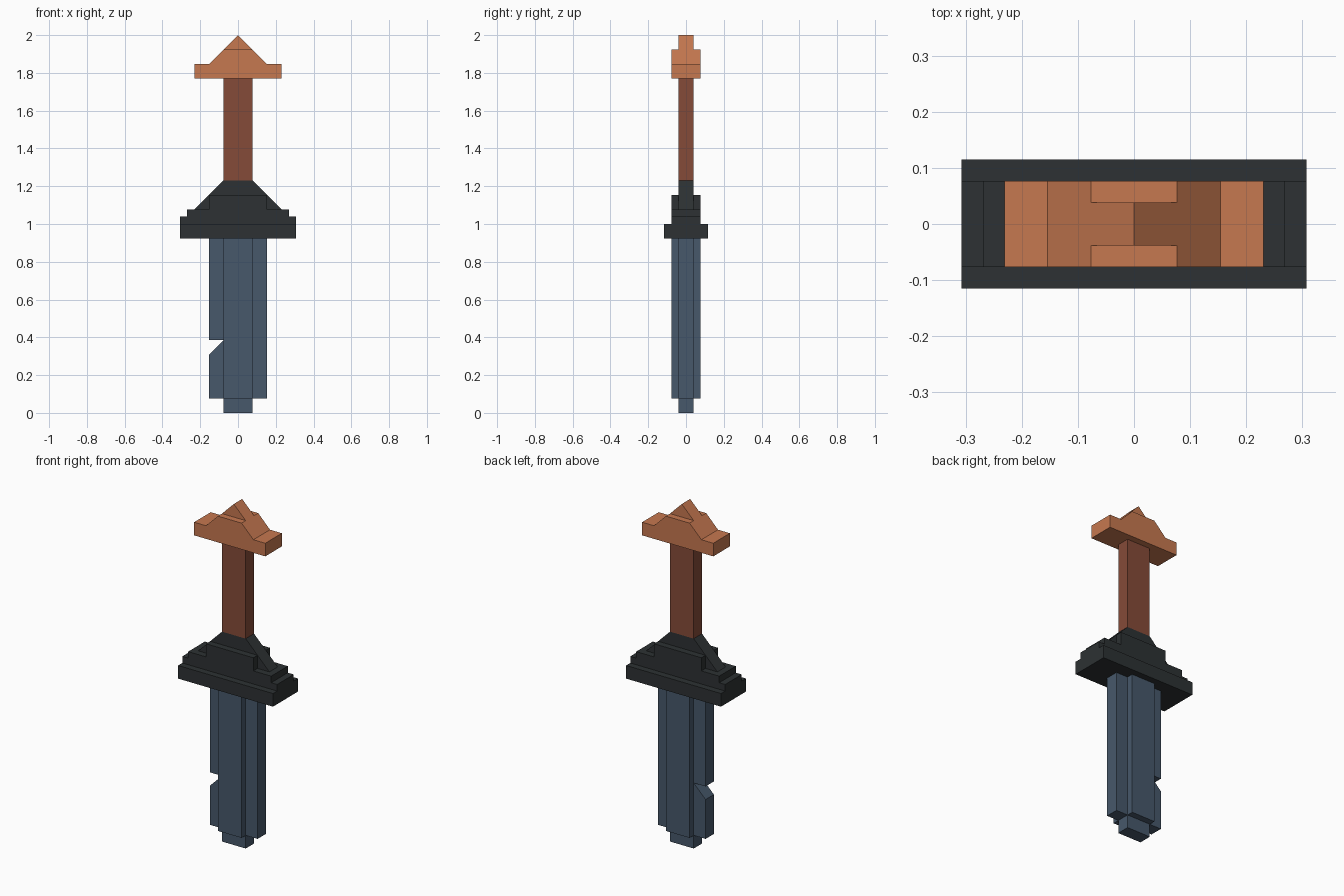
import bpy
import bmesh

if "Cube" in bpy.data.objects:
    bpy.data.objects.remove(bpy.data.objects["Cube"])

U = 1 / 26  # the model sits on a grid 52 steps tall


def mirrored(half):
    """Complete a right-hand (x, z) outline, listed bottom to top, with its mirror."""
    return half + [(-x, z) for x, z in reversed(half) if x]


def prism(name, outline, depth):
    """Extrude an (x, z) outline from y = -depth to y = +depth."""
    bm = bmesh.new()
    face = bm.faces.new([bm.verts.new((x * U, -depth * U, z * U)) for x, z in outline])
    ext = bmesh.ops.extrude_face_region(bm, geom=[face])
    verts = [v for v in ext["geom"] if isinstance(v, bmesh.types.BMVert)]
    bmesh.ops.translate(bm, verts=verts, vec=(0, 2 * depth * U, 0))
    bmesh.ops.recalc_face_normals(bm, faces=bm.faces)
    mesh = bpy.data.meshes.new(name)
    bm.to_mesh(mesh)
    bm.free()
    obj = bpy.data.objects.new(name, mesh)
    bpy.context.collection.objects.link(obj)
    return obj


def part(name, color, layers):
    """Union of layered prisms: each layer is (outline, half depth)."""
    mat = bpy.data.materials.new(name + "_colour")
    mat.diffuse_color = (*color, 1)
    mat.use_nodes = True
    mat.node_tree.nodes["Principled BSDF"].inputs["Base Color"].default_value = mat.diffuse_color
    obj = prism(name, *layers[0])
    obj.data.materials.append(mat)
    for outline, depth in layers[1:]:
        extra = prism(name + "_layer", outline, depth)
        extra.data.materials.append(mat)
        mod = obj.modifiers.new("union", 'BOOLEAN')
        mod.operation = 'UNION'
        mod.solver = 'EXACT'
        mod.object = extra
        bpy.context.view_layer.objects.active = obj
        bpy.ops.object.modifier_apply(modifier=mod.name)
        bpy.data.objects.remove(extra)
    return obj


# Blade: thin notched plate with a stub tip, plus a thicker central rib
part("blade", (0.063, 0.098, 0.147), [
    ([(-2, 0), (2, 0), (2, 2), (4, 2), (4, 24), (-4, 24),
      (-4, 10), (-2, 10), (-4, 8), (-4, 2), (-2, 2)], 1),
    (mirrored([(2, 2), (2, 24)]), 2),
])

# Guard: sloped collar, stepped body and wide base slab
part("guard", (0.026, 0.031, 0.033), [
    (mirrored([(8, 24), (8, 27), (7, 27), (7, 28), (6, 28), (2, 32)]), 1),
    (mirrored([(8, 24), (8, 27), (7, 27), (7, 28), (4, 28), (4, 30)]), 2),
    (mirrored([(8, 24), (8, 26)]), 3),
])

# Grip
part("grip", (0.235, 0.070, 0.040), [(mirrored([(2, 32), (2, 46)]), 1)])

# Pommel: bar with a thin peaked ridge rising from a truncated gable
part("pommel", (0.565, 0.188, 0.080), [
    (mirrored([(6, 46), (6, 48), (4, 48), (0, 52)]), 1),
    (mirrored([(6, 46), (6, 48), (4, 48), (2, 50)]), 2),
])
